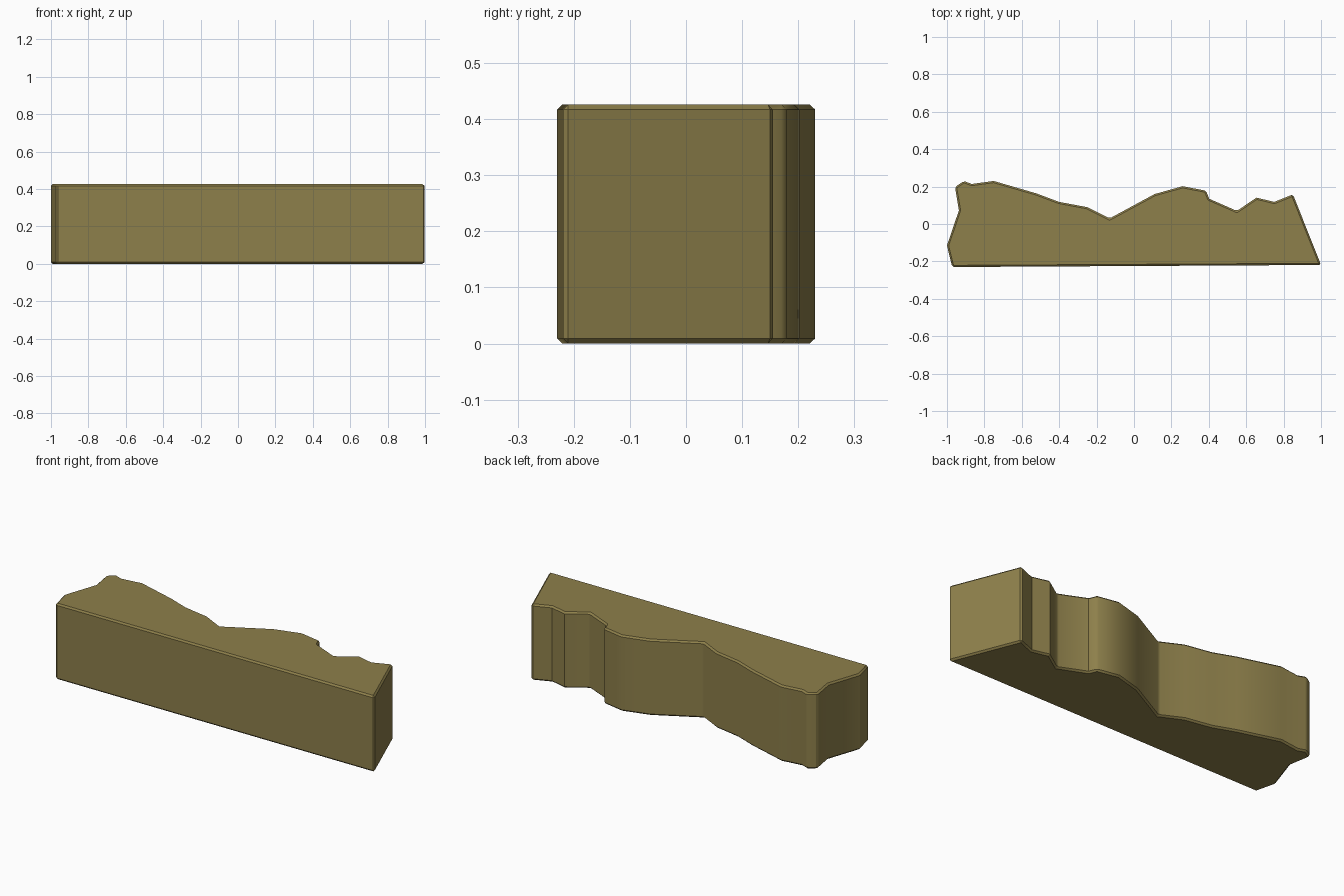
import bpy, bmesh, math

if "Cube" in bpy.data.objects:
    bpy.data.objects.remove(bpy.data.objects["Cube"])

HEIGHT = 0.426

# Outline seen from above: flat front, ragged sides and back
outline = [(-0.972, -0.23), (-1.0, -0.115), (-0.936, 0.073), (-0.957, 0.197),
           (-0.91, 0.23), (-0.868, 0.214), (-0.75, 0.23), (-0.52, 0.163),
           (-0.40, 0.118), (-0.25, 0.09), (-0.13, 0.03), (0.11, 0.16),
           (0.26, 0.202), (0.385, 0.178), (0.402, 0.135), (0.55, 0.07),
           (0.655, 0.141), (0.75, 0.118), (0.85, 0.158), (1.0, -0.219)]

# Rock block: outline extruded straight up
bm = bmesh.new()
base = bm.faces.new([bm.verts.new((x, y, 0)) for x, y in outline])
ext = bmesh.ops.extrude_face_region(bm, geom=[base])
top = [v for v in ext["geom"] if isinstance(v, bmesh.types.BMVert)]
bmesh.ops.translate(bm, verts=top, vec=(0, 0, HEIGHT))
bmesh.ops.recalc_face_normals(bm, faces=bm.faces[:])

mesh = bpy.data.meshes.new("rock_ledge")
bm.to_mesh(mesh)
bm.free()
rock = bpy.data.objects.new("rock_ledge", mesh)
bpy.context.collection.objects.link(rock)

# Single flat colour
mat = bpy.data.materials.new("olive_brown")
mat.diffuse_color = (0.27, 0.215, 0.07, 1)
mat.use_nodes = True
mat.node_tree.nodes["Principled BSDF"].inputs["Base Color"].default_value = mat.diffuse_color
mesh.materials.append(mat)

# Narrow chamfer on the sharp edges
bev = rock.modifiers.new("chamfer", "BEVEL")
bev.width = 0.009
bev.segments = 1
bev.limit_method = 'ANGLE'
bev.angle_limit = math.radians(50)

bpy.context.view_layer.objects.active = rock
rock.select_set(True)
bpy.ops.object.modifier_apply(modifier="chamfer")
bpy.ops.object.shade_smooth_by_angle(angle=math.radians(32))
